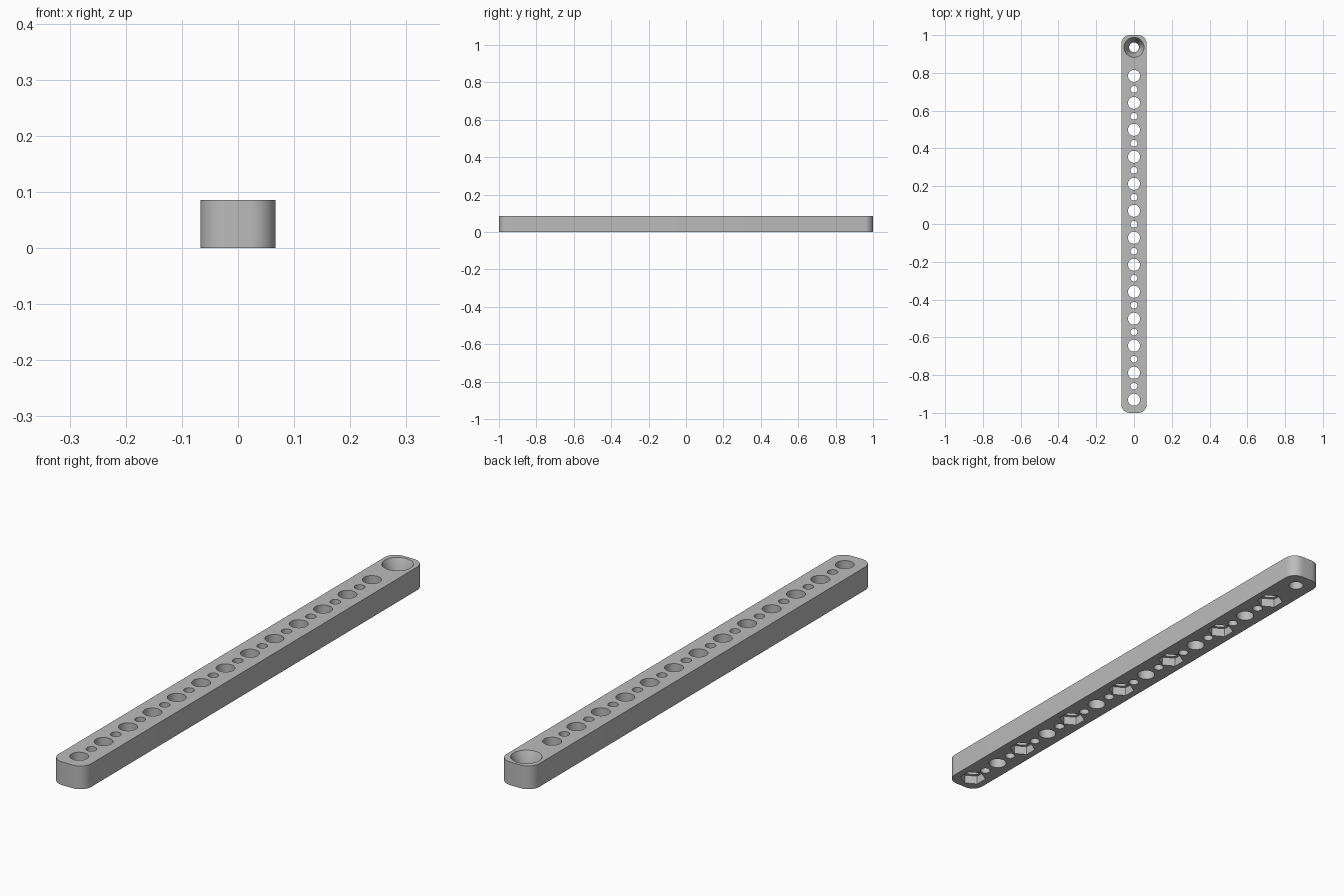
import bpy, bmesh
from math import cos, sin, pi, radians

if "Cube" in bpy.data.objects:
    bpy.data.objects.remove(bpy.data.objects["Cube"])

WIDTH, LENGTH, HEIGHT, CORNER = 0.134, 2.0, 0.086, 0.045
PITCH, FIRST, COUNT = 1 / 7, -0.93, 13
OVER = 0.02  # how far cutters reach past the bar

grey = bpy.data.materials.new("plain grey")
grey.use_nodes = True
colour = (0.5, 0.5, 0.5, 1)
grey.diffuse_color = colour
grey.node_tree.nodes["Principled BSDF"].inputs["Base Color"].default_value = colour


def stack(bm, y, rings, sides, turn=0.0):
    """Closed column through (radius, z) rings centred on (0, y)."""
    loops = [[bm.verts.new((r * cos(turn + 2 * pi * i / sides),
                            y + r * sin(turn + 2 * pi * i / sides), z))
              for i in range(sides)] for r, z in rings]
    for low, high in zip(loops, loops[1:]):
        for i in range(sides):
            j = (i + 1) % sides
            bm.faces.new((low[i], low[j], high[j], high[i]))
    bm.faces.new(loops[0][::-1])
    bm.faces.new(loops[-1])


def to_object(bm, name):
    bmesh.ops.recalc_face_normals(bm, faces=bm.faces[:])
    mesh = bpy.data.meshes.new(name)
    bm.to_mesh(mesh)
    bm.free()
    mesh.materials.append(grey)
    obj = bpy.data.objects.new(name, mesh)
    bpy.context.collection.objects.link(obj)
    return obj


# Bar with rounded vertical corners
bm = bmesh.new()
bmesh.ops.create_cube(bm, size=1)
for v in bm.verts:
    v.co.x *= WIDTH
    v.co.y *= LENGTH
    v.co.z = (v.co.z + 0.5) * HEIGHT
uprights = [e for e in bm.edges if abs(e.verts[0].co.z - e.verts[1].co.z) > HEIGHT / 2]
bmesh.ops.bevel(bm, geom=uprights, offset=CORNER, segments=10, profile=0.5, affect='EDGES')
bar = to_object(bm, "perforated_bar")

# Round holes: large ones, small ones between, and the countersunk end hole
bm = bmesh.new()
for i in range(COUNT):
    y = FIRST + i * PITCH
    stack(bm, y, [(0.032, -OVER), (0.032, HEIGHT + OVER)], 40)
    if i < COUNT - 1:
        stack(bm, y + PITCH / 2, [(0.018, -OVER), (0.018, HEIGHT + OVER)], 32)
stack(bm, 0.935, [(0.026, -OVER), (0.026, 0.026), (0.053, HEIGHT),
                  (0.053, HEIGHT + OVER)], 48)
round_cutter = to_object(bm, "round_hole_cutter")

# Hexagonal nut pockets under every second large hole
bm = bmesh.new()
for i in range(0, COUNT, 2):
    stack(bm, FIRST + i * PITCH, [(0.047, -OVER), (0.047, 0.033)], 6, pi / 2)
hex_cutter = to_object(bm, "nut_pocket_cutter")

# Cut the bar and bake the result
for cutter in (hex_cutter, round_cutter):
    cutter.hide_render = True
    mod = bar.modifiers.new(cutter.name, 'BOOLEAN')
    mod.operation = 'DIFFERENCE'
    mod.solver = 'EXACT'
    mod.object = cutter
bpy.context.view_layer.update()
baked = bpy.data.meshes.new_from_object(
    bar.evaluated_get(bpy.context.evaluated_depsgraph_get()))
bar.modifiers.clear()
bar.data = baked
for cutter in (hex_cutter, round_cutter):
    bpy.data.objects.remove(cutter)
baked.materials.clear()
baked.materials.append(grey)
for face in baked.polygons:
    face.material_index = 0

# Smooth round walls, sharp rims
bpy.ops.object.select_all(action='DESELECT')
bar.select_set(True)
bpy.context.view_layer.objects.active = bar
bpy.ops.object.shade_smooth_by_angle(angle=radians(30))
